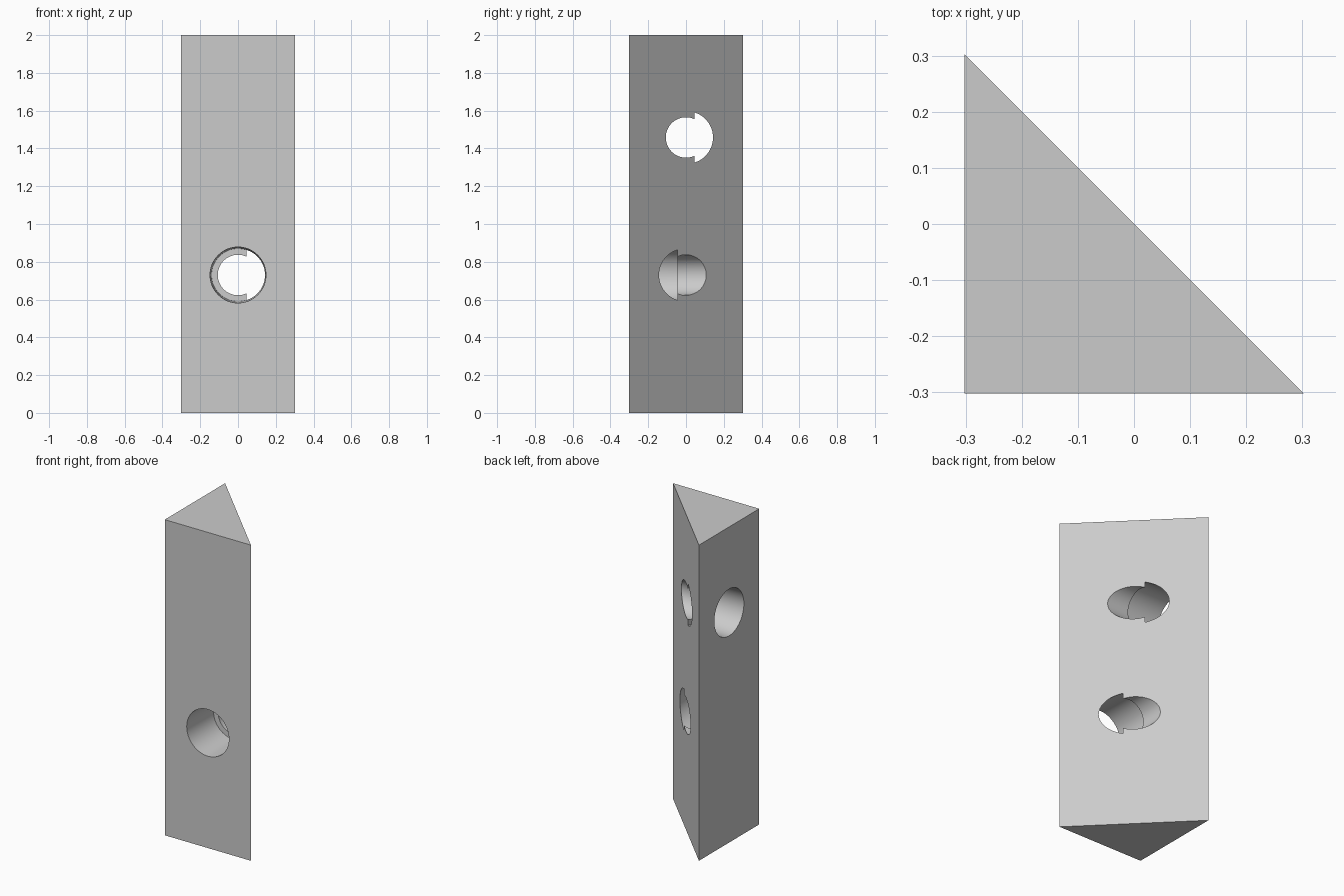
import bpy, bmesh, math
from mathutils import Matrix

if "Cube" in bpy.data.objects:
    bpy.data.objects.remove(bpy.data.objects["Cube"], do_unlink=True)

HALF = 0.302
HEIGHT = 2.0
SEGMENTS = 96

grey = bpy.data.materials.new("plain grey")
grey.use_nodes = True
colour = (0.6, 0.6, 0.6, 1)
grey.diffuse_color = colour
grey.node_tree.nodes["Principled BSDF"].inputs["Base Color"].default_value = colour


def make_object(name, bm):
    bmesh.ops.recalc_face_normals(bm, faces=bm.faces[:])
    mesh = bpy.data.meshes.new(name)
    bm.to_mesh(mesh)
    bm.free()
    mesh.materials.append(grey)
    obj = bpy.data.objects.new(name, mesh)
    bpy.context.collection.objects.link(obj)
    return obj


def stepped_cutter(name, matrix):
    """Tapered wide bore with a shoulder, then a narrow bore, along local z."""
    profile = [(0.1486, -0.32), (0.14, -0.045), (0.107, -0.045), (0.107, 0.4)]
    bm = bmesh.new()
    rings = []
    for r, z in profile:
        angles = [2 * math.pi * i / SEGMENTS for i in range(SEGMENTS)]
        rings.append([bm.verts.new((r * math.cos(a), r * math.sin(a), z)) for a in angles])
    for lower, upper in zip(rings, rings[1:]):
        for i in range(SEGMENTS):
            j = (i + 1) % SEGMENTS
            bm.faces.new((lower[i], lower[j], upper[j], upper[i]))
    bm.faces.new(rings[0][::-1])
    bm.faces.new(rings[-1])
    bm.transform(matrix)
    cutter = make_object(name, bm)
    cutter.hide_render = True
    return cutter


# Right-angled triangular post
bm = bmesh.new()
corners = [(-HALF, -HALF), (HALF, -HALF), (-HALF, HALF)]
base = bm.faces.new([bm.verts.new((x, y, 0)) for x, y in corners])
top = bmesh.ops.extrude_face_region(bm, geom=[base])["geom"]
bmesh.ops.translate(bm, vec=(0, 0, HEIGHT),
                    verts=[v for v in top if isinstance(v, bmesh.types.BMVert)])
post = make_object("corner_post", bm)

# Stepped bores: lower one from the front, upper one from the right side
cutters = [
    stepped_cutter("lower_bore_cutter",
                   Matrix.Translation((0, 0, 0.73)) @ Matrix.Rotation(-math.pi / 2, 4, "X")),
    stepped_cutter("upper_bore_cutter",
                   Matrix.Translation((0, 0, 1.458)) @ Matrix.Rotation(math.pi / 2, 4, "Y")),
]
bpy.ops.object.select_all(action="DESELECT")
post.select_set(True)
bpy.context.view_layer.objects.active = post
for cutter in cutters:
    mod = post.modifiers.new(cutter.name, "BOOLEAN")
    mod.operation = "DIFFERENCE"
    mod.solver = "EXACT"
    mod.object = cutter
    bpy.ops.object.modifier_apply(modifier=mod.name)
    bpy.data.objects.remove(cutter, do_unlink=True)

# Smooth bore walls, crisp edges
bpy.ops.object.shade_smooth_by_angle(angle=math.radians(30))
